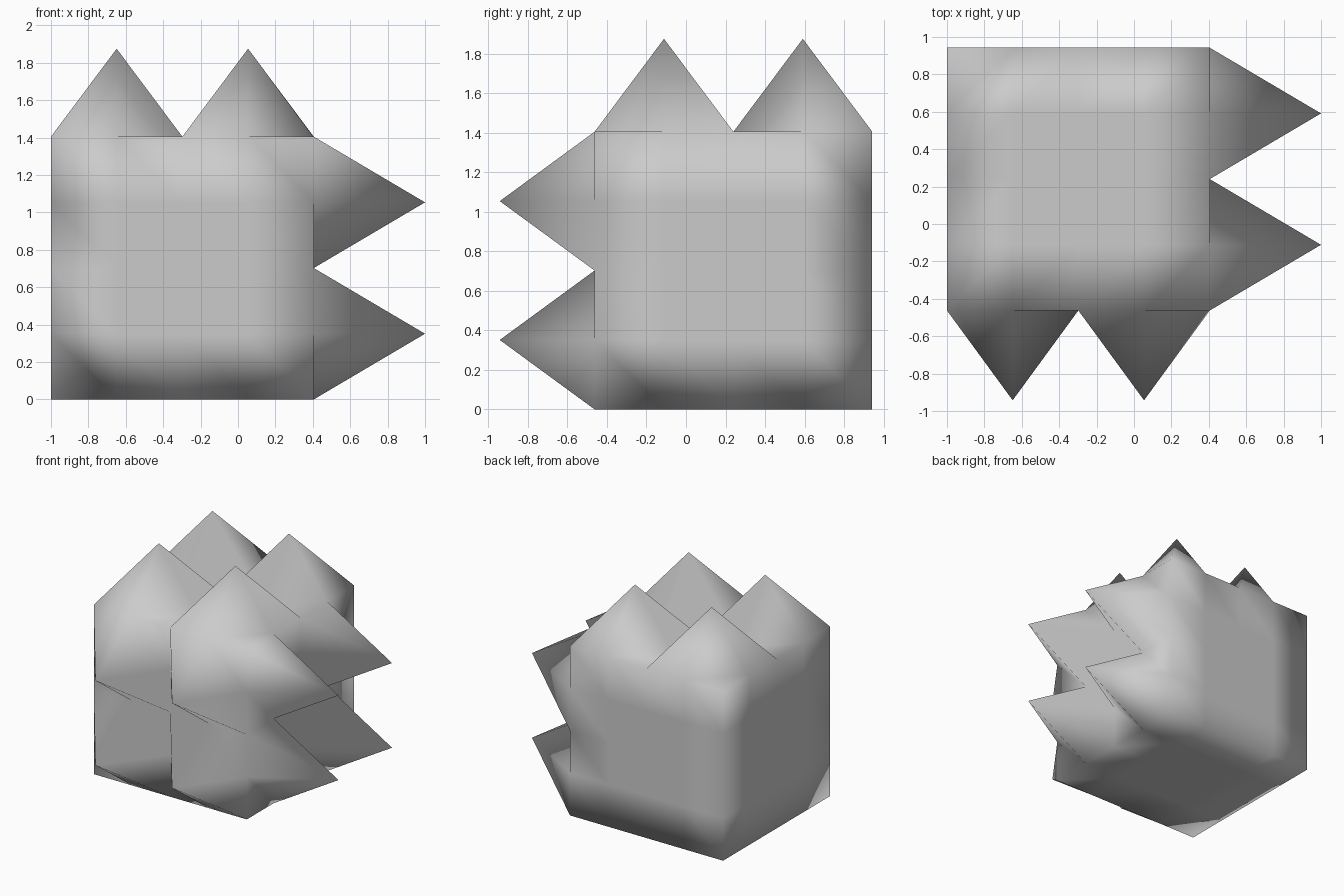
import bpy, bmesh
from mathutils import Vector

if "Cube" in bpy.data.objects:
    bpy.data.objects.remove(bpy.data.objects["Cube"])

SIDE = 1.405
LOW = Vector((-1.0, -0.4625, 0.0))     # minimum corner of the cube
CELL = SIDE / 4

# spiked sides: axis, direction, spike height, in-plane axes, sign of the ridge diagonal
SPIKED = [(2, 1, 0.47, (0, 1), 1),      # top
          (0, 1, 0.595, (1, 2), -1),    # right
          (1, -1, 0.48, (0, 2), -1)]    # front

# cube with a 4 x 4 grid on every side
bm = bmesh.new()
bmesh.ops.create_cube(bm, size=SIDE)
bmesh.ops.translate(bm, verts=bm.verts, vec=LOW + Vector((SIDE,) * 3) / 2)
bmesh.ops.subdivide_edges(bm, edges=bm.edges[:], cuts=3, use_grid_fill=True)
bm.normal_update()


def side_faces(axis, sign):
    return [f for f in bm.faces if f.normal[axis] * sign > 0.9]


def is_peak(v, axes):
    return all(round((v.co[a] - LOW[a]) / CELL) % 2 == 1 for a in axes)


# split the grid squares of the spiked sides along the ridge direction
peaks = []
for axis, sign, height, axes, diag in SPIKED:
    faces = side_faces(axis, sign)
    peaks.append({v for f in faces for v in f.verts if is_peak(v, axes)})
    for f in faces:
        v = f.verts[:]
        d = v[2].co - v[0].co
        pair = (v[0], v[2]) if d[axes[0]] * d[axes[1]] * diag > 0 else (v[1], v[3])
        bmesh.utils.face_split(f, *pair)

# pull the four peaks out of each spiked side
for (axis, sign, height, axes, diag), verts in zip(SPIKED, peaks):
    for v in verts:
        v.co[axis] += sign * height

bmesh.ops.recalc_face_normals(bm, faces=bm.faces[:])
for f in bm.faces:
    f.smooth = True

mesh = bpy.data.meshes.new("spiked_block")
bm.to_mesh(mesh)
bm.free()
block = bpy.data.objects.new("spiked_block", mesh)
bpy.context.collection.objects.link(block)
